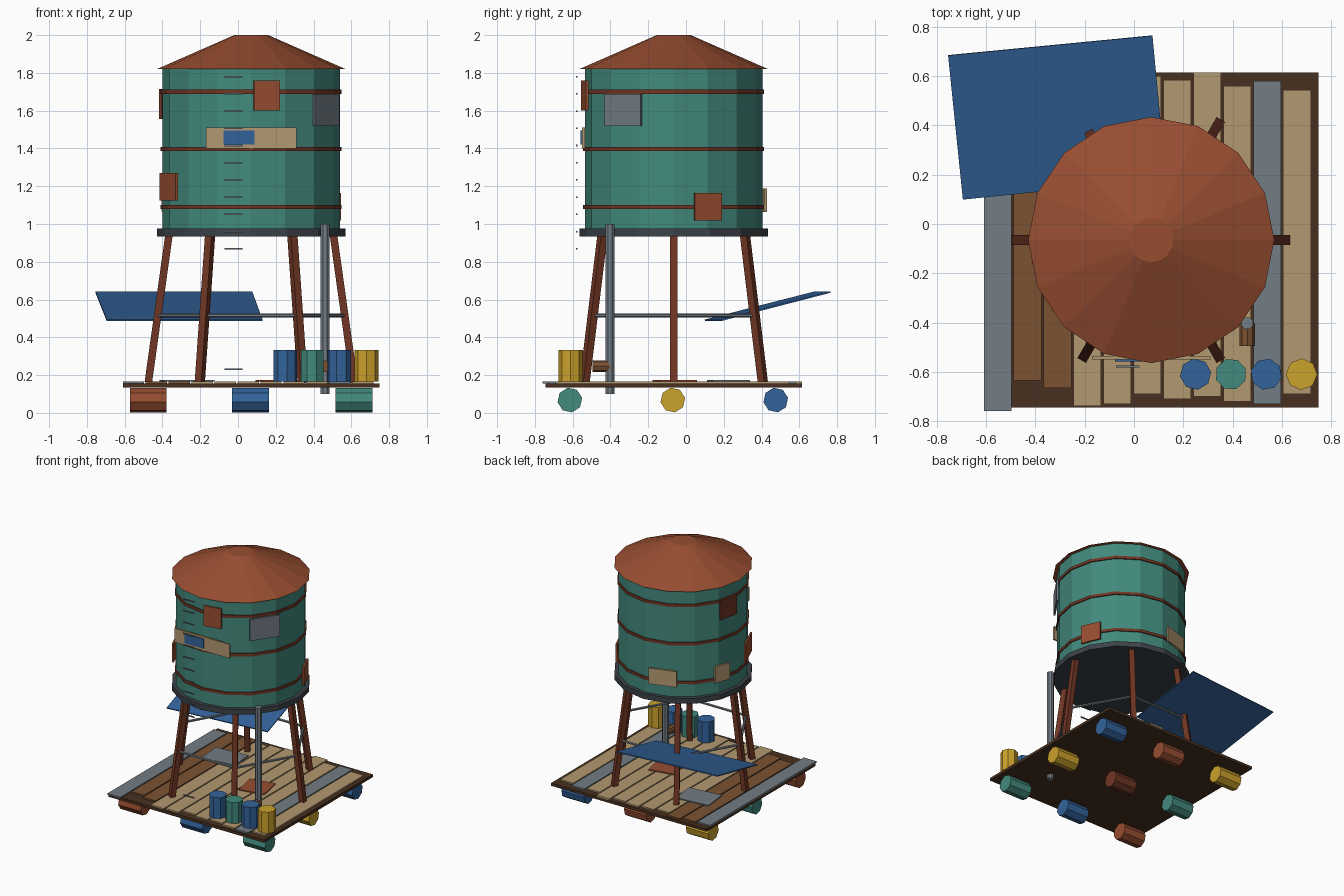
import bpy, bmesh, math
from mathutils import Vector, Matrix

if "Cube" in bpy.data.objects:
    bpy.data.objects.remove(bpy.data.objects["Cube"])

CX, CY = 0.07, -0.065  # tower axis


def mat(name, r, g, b):
    m = bpy.data.materials.new(name)
    m.diffuse_color = (r, g, b, 1)
    m.use_nodes = True
    m.node_tree.nodes["Principled BSDF"].inputs["Base Color"].default_value = m.diffuse_color
    return m


TEAL = mat("teal paint", 0.055, 0.255, 0.205)
RUST = mat("rust", 0.31, 0.075, 0.03)
DARK_RUST = mat("dark rust", 0.16, 0.036, 0.017)
TAN = mat("pale wood", 0.45, 0.32, 0.165)
BROWN = mat("brown wood", 0.2, 0.085, 0.032)
DECK = mat("dark wood", 0.065, 0.03, 0.014)
GREY = mat("steel grey", 0.17, 0.205, 0.235)
SLATE = mat("dark slate", 0.045, 0.055, 0.065)
YELLOW = mat("yellow", 0.6, 0.36, 0.025)
BLUE = mat("blue", 0.033, 0.125, 0.33)


def finish(bm, name, material):
    me = bpy.data.meshes.new(name)
    bmesh.ops.recalc_face_normals(bm, faces=bm.faces)
    bm.to_mesh(me)
    bm.free()
    me.materials.append(material)
    ob = bpy.data.objects.new(name, me)
    bpy.context.collection.objects.link(ob)
    return ob


def box(name, c, size, material, rz=0.0):
    bm = bmesh.new()
    m = Matrix.Translation(c) @ Matrix.Rotation(rz, 4, 'Z') @ Matrix.Diagonal((*size, 1))
    bmesh.ops.create_cube(bm, size=1, matrix=m)
    return finish(bm, name, material)


def rod(name, a, b, r, n, material, r2=None, twist=0.0):
    """Prism or cone with n sides from point a to point b."""
    a, b = Vector(a), Vector(b)
    d = b - a
    rot = d.to_track_quat('Z', 'Y').to_matrix().to_4x4()
    if abs(d.x) + abs(d.y) < 1e-6:
        rot = Matrix.Identity(4)
    bm = bmesh.new()
    m = Matrix.Translation((a + b) / 2) @ rot @ Matrix.Rotation(twist, 4, 'Z')
    bmesh.ops.create_cone(bm, cap_ends=True, segments=n, radius1=r,
                          radius2=r if r2 is None else r2, depth=d.length, matrix=m)
    return finish(bm, name, material)


def polar(deg, r, z):
    t = math.radians(deg)
    return Vector((CX + r * math.cos(t), CY + r * math.sin(t), z))


def drum(name, z0, z1, r, material, r2=None):
    return rod(name, (CX, CY, z0), (CX, CY, z1), r, 16, material, r2)


# Raft base
box("deck_base", (0.07, -0.065, 0.145), (1.36, 1.36, 0.022), DECK)

# Planks: front end, back end, colour
planks = [(-0.76, 0.57, GREY), (-0.635, 0.58, BROWN), (-0.665, 0.6, BROWN),
          (-0.74, 0.56, TAN), (-0.73, 0.58, TAN), (-0.69, 0.6, TAN),
          (-0.71, 0.585, TAN), (-0.7, 0.615, TAN), (-0.72, 0.56, TAN),
          (-0.73, 0.58, GREY), (-0.69, 0.545, TAN)]
for i, (y0, y1, m) in enumerate(planks):
    box(f"plank_{i}", (-0.554 + i * 0.1216, (y0 + y1) / 2, 0.161), (0.112, y1 - y0, 0.012), m)

# Loose plates on the deck
box("deck_plate_grey", (-0.27, 0.225, 0.171), (0.27, 0.2, 0.008), GREY, 0.1)
box("deck_plate_rust", (0.21, -0.06, 0.171), (0.2, 0.2, 0.008), RUST, 0.2)

# Float barrels under the deck
floats = [[RUST, BLUE, TEAL], [TEAL, DARK_RUST, YELLOW], [YELLOW, RUST, BLUE]]
for j, y in enumerate((-0.615, -0.07, 0.475)):
    for i, x in enumerate((-0.475, 0.067, 0.615)):
        rod(f"float_{j}_{i}", (x - 0.0975, y, 0.068), (x + 0.0975, y, 0.068),
            0.066, 8, floats[j][i], twist=math.radians(10))

# Barrels standing along the front edge
for i, m in enumerate((BLUE, TEAL, BLUE, YELLOW)):
    x = 0.25 + i * 0.1435
    rod(f"barrel_{i}", (x, -0.61, 0.165), (x, -0.61, 0.333), 0.064, 8, m,
        twist=math.radians(8 + 12 * i))

# Splayed legs and the brace ring between them
for k in range(6):
    a = 60 * k
    leg = rod(f"leg_{k}", polar(a, 0.545, 0.16), polar(a, 0.435, 0.945), 0.028, 4,
              DARK_RUST, twist=math.radians(45))
    rod(f"brace_{k}", polar(a, 0.495, 0.515), polar(a + 60, 0.495, 0.515), 0.01, 6, GREY)

# Tank, rim, hoops and roof
drum("tank_floor_rim", 0.935, 0.977, 0.5, SLATE)
drum("tank", 0.97, 1.825, 0.47, TEAL)
for i, z in enumerate((1.09, 1.397, 1.7)):
    drum(f"hoop_{i}", z - 0.011, z + 0.011, 0.479, DARK_RUST)
drum("roof", 1.82, 2.0, 0.5, RUST, 0.09)

# Patches on the tank: angle, radius, centre z, width, height, colour
patches = [(-80, 0.478, 1.68, 0.14, 0.16, RUST),
           (-34, 0.478, 1.603, 0.23, 0.17, GREY),
           (-90, 0.478, 1.455, 0.48, 0.11, TAN),
           (-97.5, 0.49, 1.458, 0.165, 0.075, BLUE),
           (-157, 0.475, 1.197, 0.22, 0.145, RUST),
           (168, 0.474, 1.635, 0.16, 0.16, DARK_RUST),
           (22.5, 0.474, 1.092, 0.155, 0.145, RUST),
           (107, 0.476, 1.125, 0.21, 0.125, TAN),
           (161, 0.474, 1.13, 0.13, 0.13, TAN)]
for i, (a, r, z, w, h, m) in enumerate(patches):
    # front patches lie parallel to the front, the rest follow the wall
    turn = -90 if i in (2, 3) else a
    box(f"patch_{i}", polar(a, r, z), (0.014, w, h), m, math.radians(turn))

# Ladder rungs, some missing near the bottom
for k in [0] + list(range(7, 18)):
    z = 0.23 + k * 0.0912
    box(f"rung_{k}", (-0.025, -0.578, z), (0.095, 0.008, 0.008), GREY)

# Drain pipe with its tap
rod("drain_pipe", (0.46, -0.403, 0.1), (0.46, -0.403, 1.0), 0.026, 8, GREY,
    twist=math.radians(22.5))
rod("tap", (0.46, -0.495, 0.247), (0.46, -0.405, 0.247), 0.031, 8, BROWN)

# Sloping tarp
corners = [(-0.695, 0.1, 0.49), (0.13, 0.185, 0.49), (0.075, 0.765, 0.64), (-0.755, 0.685, 0.64)]
bm = bmesh.new()
bm.faces.new([bm.verts.new(c) for c in corners])
tarp = finish(bm, "tarp", BLUE)
sol = tarp.modifiers.new("thickness", 'SOLIDIFY')
sol.thickness = 0.008
sol.offset = 0
